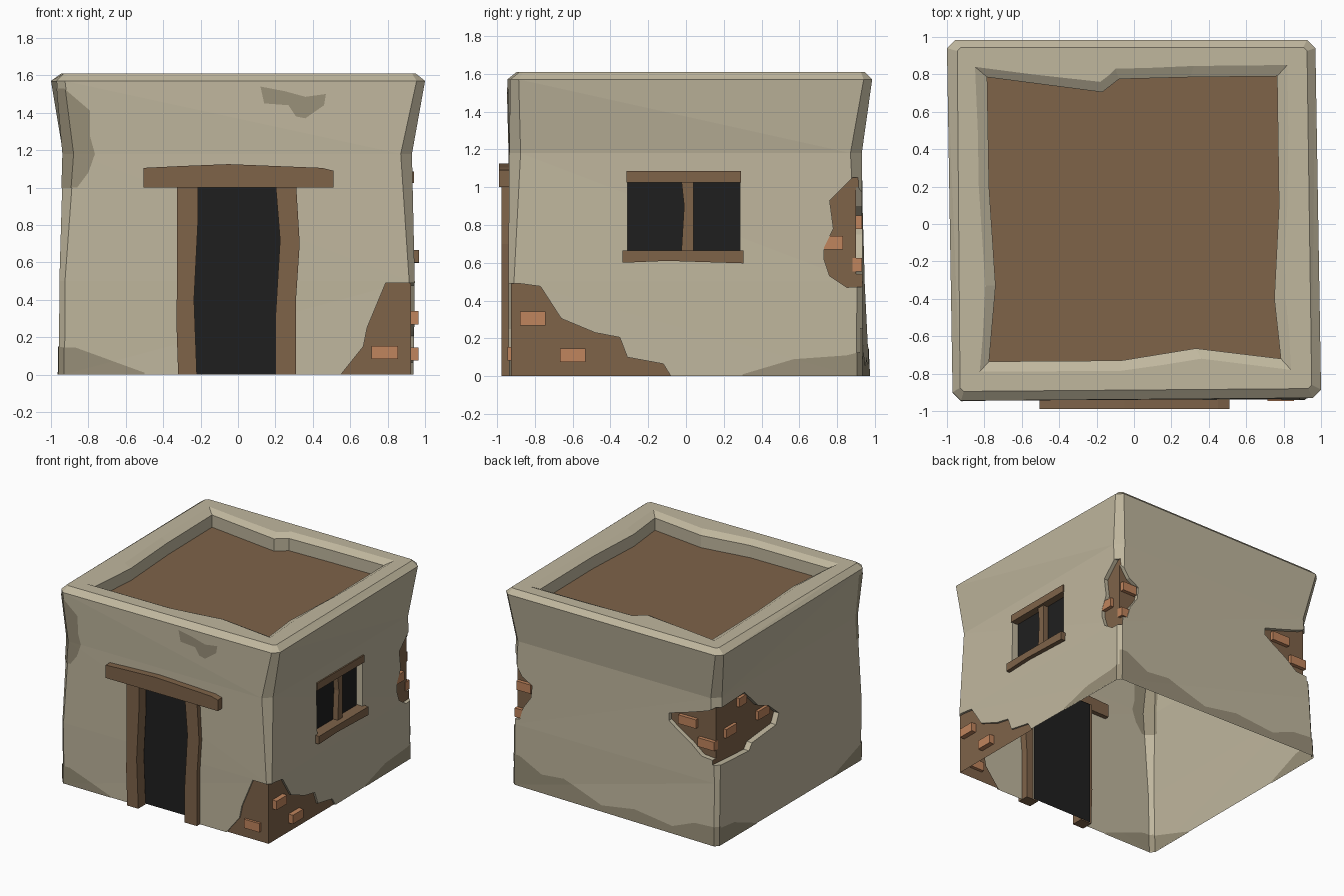
import bpy, bmesh


def material(name, rgb):
    lin = [((c / 255 + 0.055) / 1.055) ** 2.4 for c in rgb]
    m = bpy.data.materials.new(name)
    m.diffuse_color = (*lin, 1)
    return m


MATS = [material("plaster", (192, 183, 158)), material("worn plaster", (153, 144, 121)),
        material("brown wood", (126, 99, 73)), material("brick", (192, 133, 93)),
        material("dark opening", (31, 31, 31))]
PLASTER, WORN, BROWN, BRICK, DARK = range(5)


def solid(name, rings, mat, end=None, tris=False):
    """Closed solid through a list of rings; the last cap may have its own colour."""
    bm = bmesh.new()
    rows = [[bm.verts.new(p) for p in ring] for ring in rings]
    n = len(rows[0])
    for a, b in zip(rows, rows[1:]):
        for i in range(n):
            j = (i + 1) % n
            bm.faces.new((a[i], a[j], b[j], b[i])).material_index = mat
    bm.faces.new(rows[0]).material_index = mat
    bm.faces.new(rows[-1]).material_index = mat if end is None else end
    bmesh.ops.recalc_face_normals(bm, faces=bm.faces)
    if tris:
        bmesh.ops.triangulate(bm, faces=bm.faces)
    me = bpy.data.meshes.new(name)
    bm.to_mesh(me)
    bm.free()
    for m in MATS:
        me.materials.append(m)
    ob = bpy.data.objects.new(name, me)
    bpy.context.collection.objects.link(ob)
    return ob


def prism(name, axis, outer, inner, poly, mat, end=None):
    """Outline (u, z) extruded along x or y from outer to inner."""
    def ring(d):
        return [(d, u, z) if axis == "x" else (u, d, z) for u, z in poly]
    return solid(name, [ring(outer), ring(inner)], mat, end)


def rect(u0, u1, z0, z1):
    return [(u0, z0), (u1, z0), (u1, z1), (u0, z1)]


def boolean(ob, cutters, operation, drop):
    """Apply booleans, then remove the cutters and the faces that match drop."""
    for c in cutters:
        mod = ob.modifiers.new("cut", "BOOLEAN")
        mod.operation, mod.solver, mod.object = operation, "EXACT", c
    bpy.context.view_layer.update()
    dg = bpy.context.evaluated_depsgraph_get()
    me = bpy.data.meshes.new_from_object(ob.evaluated_get(dg))
    ob.modifiers.clear()
    ob.data = me
    for c in cutters:
        bpy.data.objects.remove(c)
    bm = bmesh.new()
    bm.from_mesh(me)
    bm.normal_update()
    bmesh.ops.delete(bm, geom=[f for f in bm.faces if drop(f)], context="FACES")
    bm.to_mesh(me)
    bm.free()


def is_floor(f):
    return f.normal.z < -0.9 and f.calc_center_median().z < 0.01


# Crooked wall body: z, corner chamfer, then front left, front right, back right, back left corners
LEVELS = [(0, 0.03, (-0.957, -0.925), (0.95, -0.94), (0.925, 0.93), (-0.96, 0.97)),
          (0.5, 0.03, (-0.955, -0.935), (0.945, -0.94), (0.925, 0.935), (-0.95, 0.945)),
          (1.18, 0.06, (-0.935, -0.935), (0.93, -0.935), (0.93, 0.93), (-0.935, 0.93)),
          (1.57, 0.045, (-0.97, -0.945), (1.0, -0.93), (0.97, 0.985), (-1.0, 0.985)),
          (1.61, 0.02, (-0.93, -0.895), (0.95, -0.88), (0.925, 0.945), (-0.945, 0.945))]


def wall_body(name, grow, mat):
    rings = []
    for z, c, *corners in LEVELS:
        ring = []
        for i, (x, y) in enumerate(corners):
            sx, sy = (1 if x > 0 else -1), (1 if y > 0 else -1)
            x, y = x + sx * grow, y + sy * grow
            pair = [(x, y - sy * c, z), (x - sx * c, y, z)]
            ring += pair if i % 2 == 0 else pair[::-1]
        rings.append(ring)
    return solid(name, rings, mat, tris=True)


walls = wall_body("walls", 0, PLASTER)

# Sunken roof: uneven outline at the roof, and the sloping rim of the parapet above it
roof = [(-0.785, 0.785), (-0.17, 0.705), (-0.08, 0.775), (0.3, 0.785), (0.765, 0.79),
        (0.775, 0.1), (0.75, -0.4), (0.785, -0.72), (0.33, -0.665), (-0.07, -0.73),
        (-0.775, -0.735), (-0.74, -0.33), (-0.775, 0.2)]
rim = [(-0.85, 0.84), (-0.18, 0.76), (-0.1, 0.83), (0.32, 0.845), (0.82, 0.85),
       (0.82, 0.1), (0.81, -0.4), (0.84, -0.78), (0.36, -0.72), (-0.07, -0.785),
       (-0.825, -0.79), (-0.795, -0.33), (-0.83, 0.2)]
top = [(2 * a[0] - b[0], 2 * a[1] - b[1], 1.64) for a, b in zip(rim, roof)]
cutters = [solid("roof_cutter", [top, [(x, y, 1.58) for x, y in roof],
                                 [(x, y, 1.48) for x, y in roof]], PLASTER, BROWN)]

# Door and window openings
cutters.append(prism("door_cutter", "y", -1.2, -0.87, rect(-0.3, 0.25, -0.1, 1.02), PLASTER, DARK))
cutters.append(prism("window_cutter", "x", 1.2, 0.875, rect(-0.31, 0.285, 0.64, 1.04), PLASTER, DARK))

# Broken plaster that bares the brickwork: axis, outer, inner, outline
BROKEN = [
    ("y", -1.2, -0.925, [(1.2, -0.1), (1.2, 0.49), (0.79, 0.49), (0.69, 0.25), (0.67, 0.15),
                         (0.55, 0), (0.55, -0.1)]),
    ("x", 1.2, 0.925, [(-1.2, -0.1), (-1.2, 0.49), (-0.88, 0.49), (-0.77, 0.475), (-0.66, 0.305),
                       (-0.48, 0.23), (-0.35, 0.205), (-0.31, 0.1), (-0.12, 0.065), (-0.08, 0),
                       (-0.08, -0.1)]),
    ("x", 1.2, 0.895, [(1.2, 1.06), (0.88, 1.05), (0.76, 0.93), (0.78, 0.78), (0.73, 0.68),
                       (0.73, 0.62), (0.76, 0.53), (0.85, 0.47), (1.2, 0.48)]),
    ("y", 1.2, 0.9, [(1.2, 1.06), (0.91, 1.02), (0.83, 0.9), (0.74, 0.85), (0.75, 0.75),
                     (0.82, 0.65), (0.85, 0.55), (1.2, 0.48)]),
    ("y", 1.2, 0.9, [(-1.2, 1.12), (-0.92, 1.11), (-0.85, 1.07), (-0.7, 1.02), (-0.5, 0.96),
                     (-0.5, 0.9), (-0.57, 0.85), (-0.7, 0.77), (-0.8, 0.69), (-1.2, 0.66)]),
    ("x", -1.2, -0.9, [(1.2, 1.12), (0.85, 1.1), (0.58, 1.11), (0.41, 0.94), (0.28, 0.89),
                       (0.15, 0.78), (0.19, 0.7), (0.5, 0.67), (0.54, 0.62), (1.2, 0.66)])]
for axis, outer, inner, poly in BROKEN:
    cutters.append(prism("broken_cutter", axis, outer, inner, poly, PLASTER, BROWN))
boolean(walls, cutters, "DIFFERENCE", is_floor)

# Worn plaster stains: thin skins following the wall outside and inside
STAINS = [
    ("y", -1.2, -0.85, [(-1.2, 1.53), (-0.93, 1.53), (-0.79, 1.41), (-0.79, 1.27), (-0.765, 1.18),
                        (-0.8, 1.08), (-0.86, 1.0), (-1.2, 0.985)]),
    ("y", -1.2, -0.9, [(-1.2, 0.15), (-0.87, 0.145), (-0.5, 0.01), (-0.5, -0.1), (-1.2, -0.1)]),
    ("y", -1.2, -0.9, [(0.12, 1.54), (0.25, 1.515), (0.36, 1.485), (0.47, 1.5), (0.46, 1.44),
                       (0.36, 1.37), (0.31, 1.38), (0.27, 1.44), (0.14, 1.45)]),
    ("x", 1.2, 0.9, [(0.3, 0.01), (0.57, 0.09), (0.85, 0.11), (1.2, 0.2), (1.2, -0.1), (0.3, -0.1)]),
    ("y", 1.2, 0.92, [(1.2, 0.27), (0.85, 0.25), (0.65, 0.15), (0.45, 0.17), (0.1, 0.05), (-0.2, 0.1),
                      (-0.55, 0.06), (-0.75, 0.14), (-1.2, 0.17), (-1.2, -0.1), (1.2, -0.1)]),
    ("x", -1.2, -0.9, [(1.2, 0.17), (0.75, 0.12), (0.45, 0), (0.45, -0.1), (1.2, -0.1)]),
    ("x", -1.2, -0.9, [(-1.2, 0.16), (-0.9, 0.14), (-0.5, 0), (-0.5, -0.1), (-1.2, -0.1)])]
for i, (axis, outer, inner, poly) in enumerate(STAINS):
    for side, grow in (("outside", 0.004), ("inside", -0.004)):
        stain = wall_body(f"worn_patch_{side}_{i + 1}", grow, WORN)
        cut = prism("stain_cutter", axis, outer, inner, poly, PLASTER)
        boolean(stain, [cut], "INTERSECT", lambda f: f.material_index != WORN or is_floor(f))

# Loose bricks: axis, outer, inner, centre along wall, centre height, length
BRICKS = [("y", -0.945, -0.9, 0.785, 0.118, 0.14), ("x", 0.965, 0.91, -0.81, 0.305, 0.135),
          ("x", 0.965, 0.91, -0.6, 0.11, 0.135), ("x", 0.925, 0.88, 0.78, 0.705, 0.1),
          ("y", 0.93, 0.88, 0.82, 0.815, 0.13), ("y", 0.93, 0.88, 0.86, 0.59, 0.08),
          ("y", 0.93, 0.88, -0.66, 0.93, 0.16), ("y", 0.93, 0.88, -0.83, 0.79, 0.15),
          ("x", -0.925, -0.88, 0.58, 1.04, 0.1), ("x", -0.925, -0.88, 0.73, 0.85, 0.14),
          ("x", -0.925, -0.88, 0.31, 0.84, 0.15)]
for i, (axis, outer, inner, u, z, w) in enumerate(BRICKS):
    prism(f"brick_{i + 1}", axis, outer, inner,
          rect(u - w / 2, u + w / 2, z - 0.036, z + 0.036), BRICK)

# Door frame of crooked timbers
prism("door_post_left", "y", -0.975, -0.88,
      [(-0.32, 0), (-0.22, 0), (-0.235, 0.4), (-0.215, 0.8), (-0.215, 1.03), (-0.325, 1.03),
       (-0.325, 0.5), (-0.33, 0.3)], BROWN)
prism("door_post_right", "y", -0.975, -0.88,
      [(0.2, 0), (0.31, 0), (0.31, 0.4), (0.33, 0.7), (0.31, 1.03), (0.2, 1.03),
       (0.225, 0.72), (0.2, 0.3)], BROWN)
prism("door_lintel", "y", -0.99, -0.9,
      [(-0.505, 1.0), (0.51, 1.0), (0.51, 1.09), (0.45, 1.105), (-0.05, 1.125),
       (-0.3, 1.115), (-0.505, 1.105)], BROWN)

# Window frame
prism("window_lintel", "x", 0.94, 0.88, rect(-0.315, 0.29, 1.025, 1.085), BROWN)
prism("window_sill", "x", 0.968, 0.88,
      [(-0.335, 0.6), (-0.1, 0.61), (0.305, 0.597), (0.305, 0.665), (-0.335, 0.665)], BROWN)
prism("window_mullion", "x", 0.92, 0.865,
      [(-0.025, 0.65), (0.04, 0.65), (0.04, 1.04), (-0.025, 1.04), (-0.01, 0.9)], BROWN)
